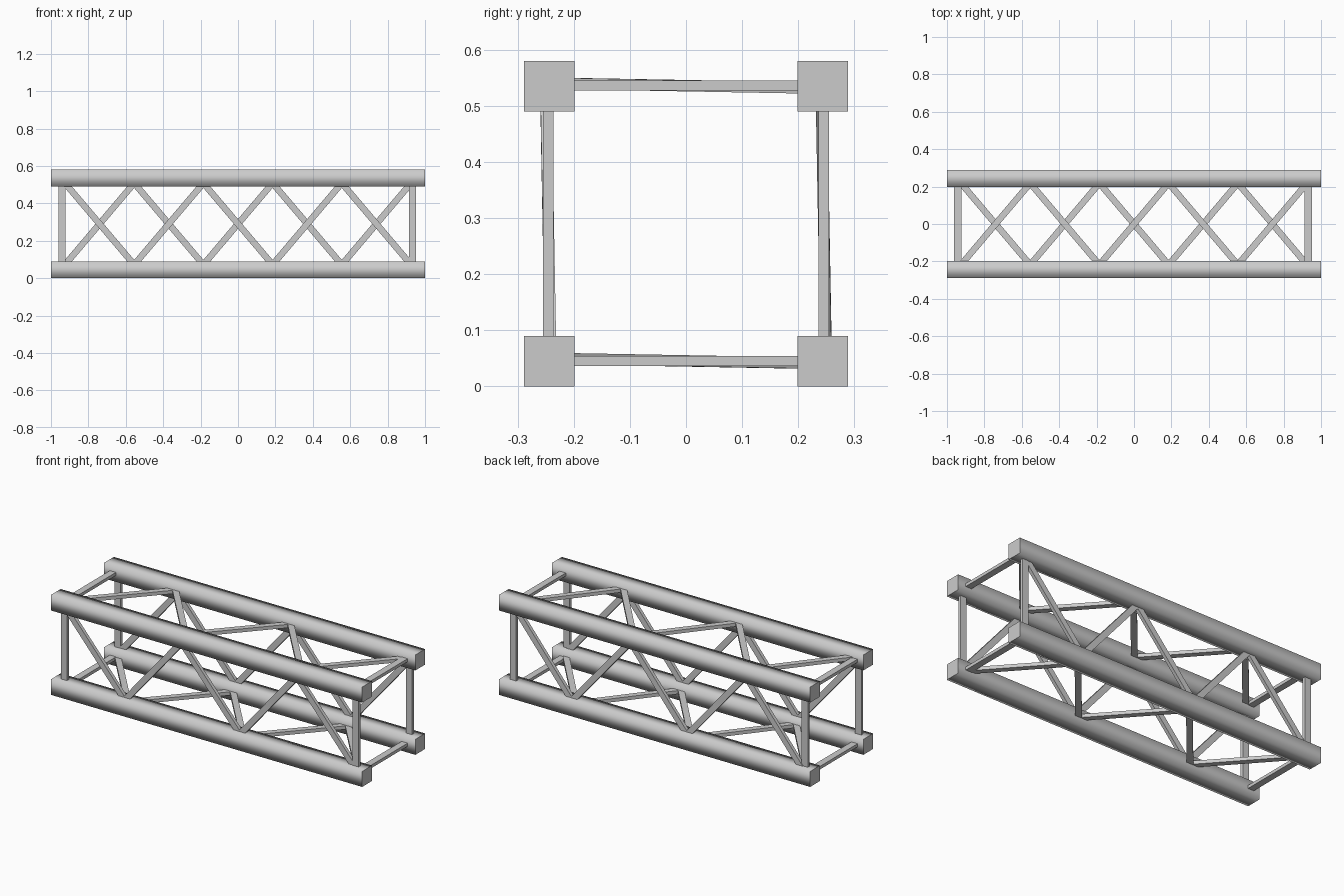
import bpy, bmesh
from mathutils import Vector, Matrix

if "Cube" in bpy.data.objects:
    bpy.data.objects.remove(bpy.data.objects["Cube"])

R = 0.244          # half spacing between chord centres
CZ = 0.29          # height of the truss axis
STEP = 0.37        # bay length
REACH = 0.218      # half height of the lacing centre lines
LEAN = 0.004       # slight lean of the lacing bars


def bar(name, p, q, out, width, thick, smooth=False):
    """Rectangular bar from p to q; 'out' is the direction of its thickness."""
    p, q, out = Vector(p), Vector(q), Vector(out)
    d = q - p
    z = d.normalized()
    x = out.cross(z).normalized()
    y = z.cross(x)
    rot = Matrix((x, y, z)).transposed().to_4x4()
    bm = bmesh.new()
    bmesh.ops.create_cube(bm, size=1)
    # soft long sides, crisp flat end caps
    if smooth:
        for f in bm.faces:
            if abs(f.normal.z) < 0.5:
                f.smooth = True
            else:
                for e in f.edges:
                    e.smooth = False
    scale = Matrix.Diagonal((width, thick, d.length, 1))
    bm.transform(Matrix.Translation((p + q) / 2) @ rot @ scale)
    me = bpy.data.meshes.new(name)
    bm.to_mesh(me)
    bm.free()
    ob = bpy.data.objects.new(name, me)
    bpy.context.collection.objects.link(ob)
    return ob


# Four long chords
for vert, sz in (("bottom", -1), ("top", 1)):
    for side, sy in (("front", -1), ("back", 1)):
        y, z = sy * R, CZ + sz * 0.245
        bar(f"{vert}_{side}_chord", (-1, y, z), (1, y, z), (0, 1, 0), 0.09, 0.09, True)

# Front and back faces: end posts and zigzag lacing
for side, s, phase in (("front", -1, 0), ("back", 1, 1)):
    y = s * 0.2455
    for end, x in (("left", -0.941), ("right", 0.933)):
        bar(f"{side}_{end}_post", (x, y, CZ - 0.23), (x, y, CZ + 0.23), (0, 1, 0), 0.039, 0.018)
    for k in range(5):
        a = 1 if (k + phase) % 2 == 0 else -1
        x = (k - 2.5) * STEP
        bar(f"{side}_lacing_{k + 1}",
            (x, y - a * LEAN, CZ + a * REACH),
            (x + STEP, y + a * LEAN, CZ - a * REACH), (0, 1, 0), 0.034, 0.02)

# Top and bottom faces: end struts and zigzag lacing
for side, z, phase in (("top", 0.536, 0), ("bottom", 0.0455, 1)):
    for end, x in (("left", -0.943), ("right", 0.931)):
        bar(f"{side}_{end}_strut", (x, -0.23, z), (x, 0.23, z), (0, 0, 1), 0.039, 0.018)
    for k in range(5):
        a = -1 if (k + phase) % 2 == 0 else 1
        x = (k - 2.5) * STEP
        bar(f"{side}_lacing_{k + 1}",
            (x, a * REACH, z - a * LEAN),
            (x + STEP, -a * REACH, z + a * LEAN), (0, 0, 1), 0.034, 0.02)
